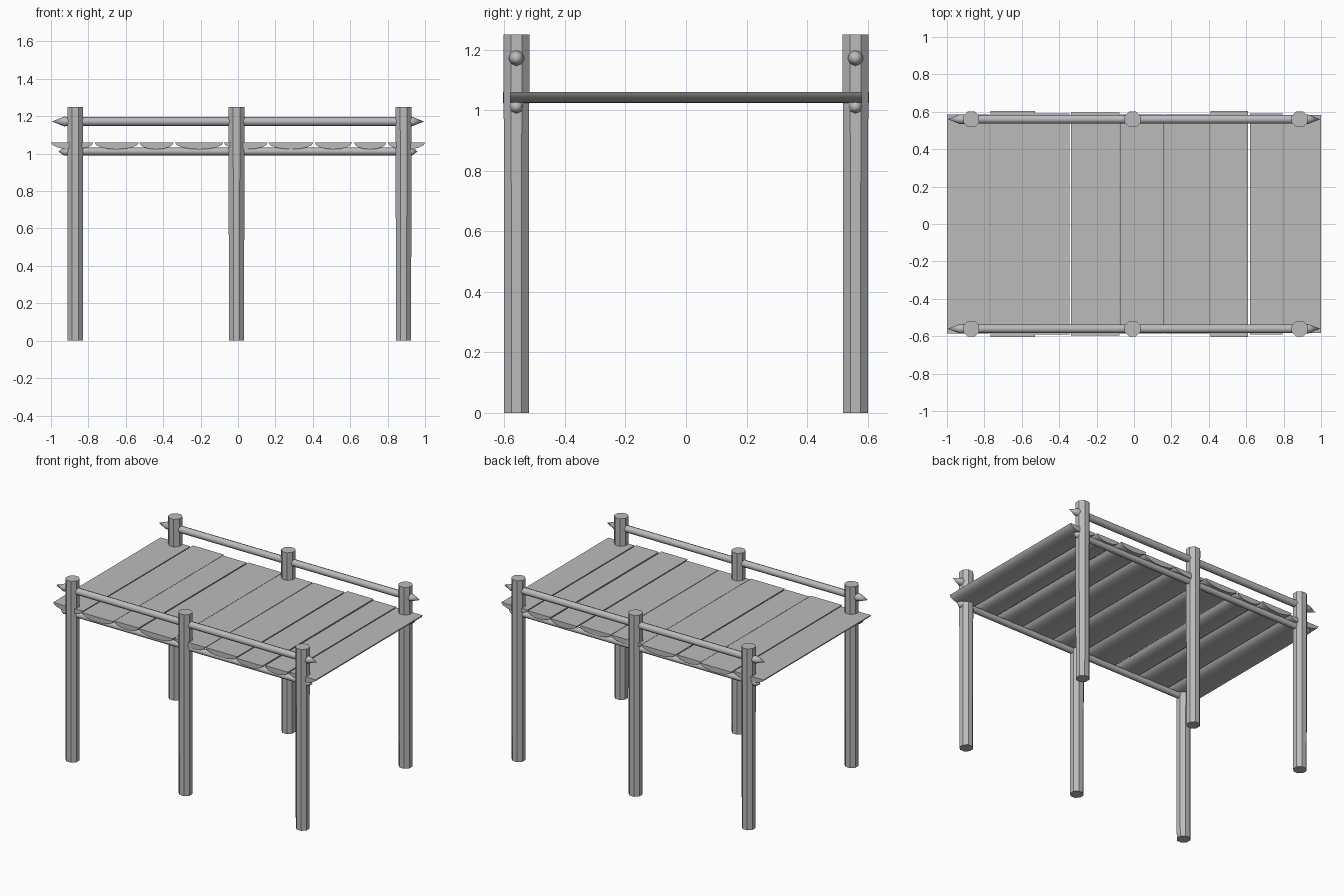
import bpy, bmesh
from math import pi, sin, cos, radians
from mathutils import Vector

cube = bpy.data.objects.get("Cube")
if cube:
    bpy.data.objects.remove(cube)

wood = bpy.data.materials.new("grey_wood")
wood.use_nodes = True
grey = (0.5, 0.5, 0.5, 1)
wood.diffuse_color = grey
wood.node_tree.nodes["Principled BSDF"].inputs["Base Color"].default_value = grey


def loft(name, sections, smooth_angle):
    """Skin a list of matching point loops and close both ends."""
    bm = bmesh.new()
    loops = [[bm.verts.new(p) for p in s] for s in sections]
    n = len(loops[0])
    for a, b in zip(loops, loops[1:]):
        for i in range(n):
            j = (i + 1) % n
            bm.faces.new((a[i], a[j], b[j], b[i]))
    bm.faces.new(loops[0])
    bm.faces.new(loops[-1])
    bmesh.ops.remove_doubles(bm, verts=bm.verts, dist=0.0002)
    bmesh.ops.recalc_face_normals(bm, faces=bm.faces)
    mesh = bpy.data.meshes.new(name)
    bm.to_mesh(mesh)
    bm.free()
    mesh.materials.append(wood)
    obj = bpy.data.objects.new(name, mesh)
    bpy.context.collection.objects.link(obj)
    bpy.ops.object.select_all(action='DESELECT')
    obj.select_set(True)
    bpy.context.view_layer.objects.active = obj
    bpy.ops.object.shade_smooth_by_angle(angle=radians(smooth_angle))


def ring(centre, u, v, r, sides, turn=0.0):
    angles = [2 * pi * (i + turn) / sides for i in range(sides)]
    return [Vector(centre) + r * (cos(a) * Vector(u) + sin(a) * Vector(v)) for a in angles]


X, Y, Z = (1, 0, 0), (0, 1, 0), (0, 0, 1)

for side, y in (("front", -0.56), ("back", 0.56)):
    # Upright octagonal posts
    for place, x in (("right", -0.87), ("middle", -0.008), ("left", 0.885)):
        sections = [ring((x, y, z), X, Y, r, 8, 0.5)
                    for z, r in ((0, 0.044), (0.65, 0.045), (1.25, 0.046))]
        loft(f"{side}_{place}_post", sections, 30)

    # Handrail and deck beam, both with sharpened ends
    for part, z, r, base, tip in (("handrail", 1.172, 0.024, 0.93, 0.995),
                                  ("deck_beam", 1.012, 0.021, 0.93, 0.96)):
        profile = ((-tip, 0.0001), (-base, r * 1.08), (-0.9, r),
                   (0.9, r), (base, r * 1.08), (tip, 0.0001))
        sections = [ring((x, y, z), Y, Z, k, 8) for x, k in profile]
        loft(f"{side}_{part}", sections, 50)

# Half-log deck planks: left edge, right edge, half length
planks = ((-1.0, -0.773, 0.585), (-0.767, -0.53, 0.605), (-0.528, -0.345, 0.59),
          (-0.337, -0.078, 0.597), (-0.076, 0.16, 0.585), (0.163, 0.403, 0.585),
          (0.41, 0.61, 0.605), (0.62, 0.793, 0.59), (0.8, 1.0, 0.582))
for number, (x0, x1, half) in enumerate(planks, 1):
    mid, width = (x0 + x1) / 2, (x1 - x0) / 2
    arc = [(mid + width * cos(pi * i / 8), 1.06 - 0.037 * sin(pi * i / 8)) for i in range(9)]
    sections = [[Vector((x, y, z)) for x, z in arc] for y in (-half, half)]
    loft(f"deck_plank_{number}", sections, 40)
